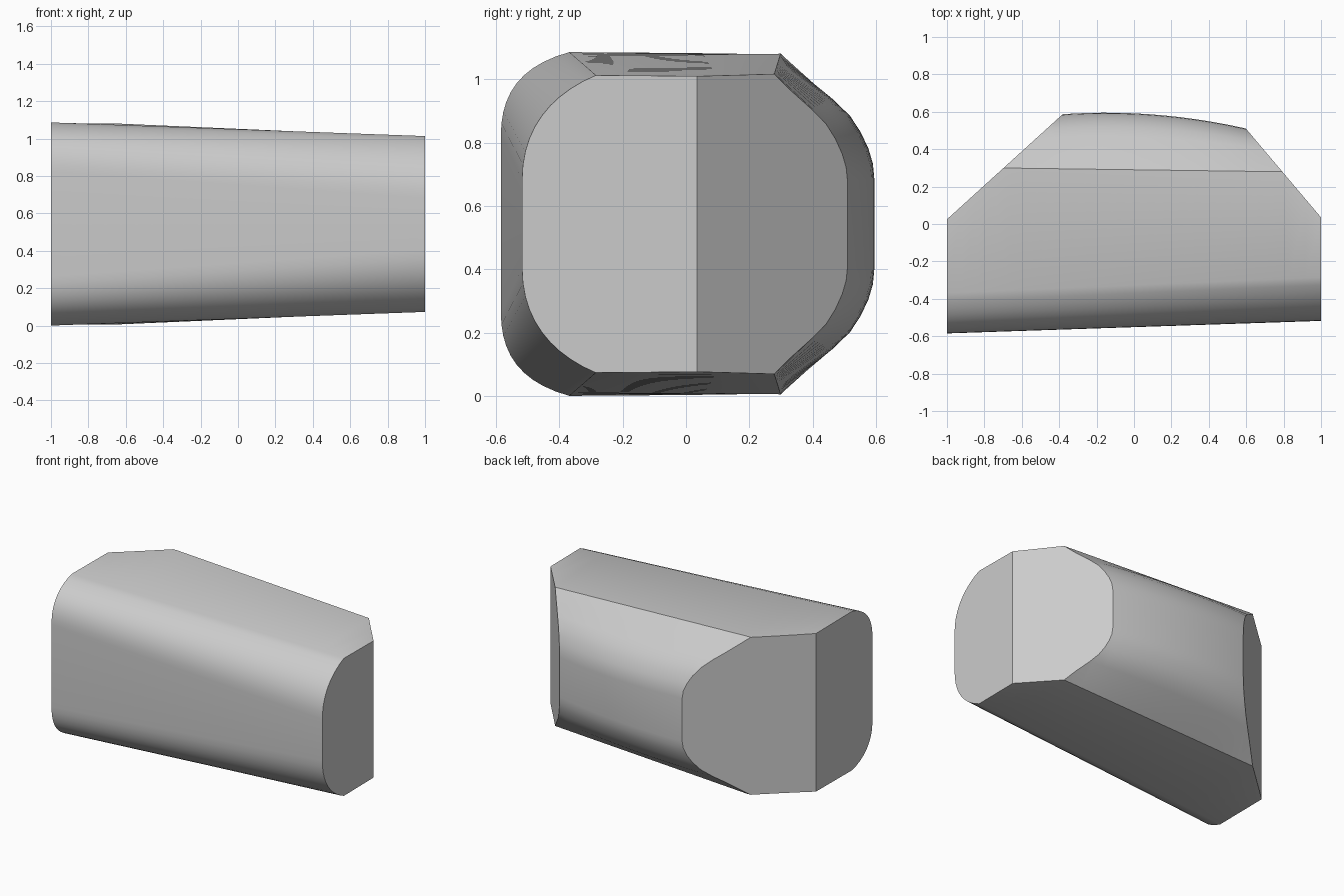
import bpy, bmesh, math
from mathutils import Vector

cube = bpy.data.objects.get("Cube")
if cube:
    bpy.data.objects.remove(cube, do_unlink=True)

MID_Z = 0.543          # height of the symmetry plane
STATIONS = 24
ARC_STEPS = 10


def lerp(a, b, t):
    return a + (b - a) * t


def bezier(p, t):
    s = 1 - t
    w = (s**3, 3 * s * s * t, 3 * s * t * t, t**3)
    return [sum(w[i] * p[i][k] for i in range(4)) for k in (0, 1)]


# Front corner curves: (depth behind the front, height above the middle)
LARGE = [(0, 0.28), (0, 0.41), (0.06, 0.5), (0.216, 0.543)]
SMALL = [(0, 0.14), (0, 0.3), (0.09, 0.41), (0.233, 0.47)]
# Back bulge: fractions of depth past the crease and of height
BACK = [(0, 1), (0.58, 0.75), (0.75, 0.657), (0.86, 0.56),
        (0.94, 0.46), (0.985, 0.37), (1, 0.28)]


def section(x):
    """Closed y, z outline across the body at x."""
    t = (x + 1) / 2
    half = min(0.543, 0.5138 - 0.0438 * x)
    front = lerp(-0.585, -0.518, t)
    crease = 0.29 - 0.0134 * x
    back = 0.595 - 0.151 * (x + 0.15)**2
    upper = []
    for i in range(ARC_STEPS + 1):
        a, b = bezier(LARGE, i / ARC_STEPS), bezier(SMALL, i / ARC_STEPS)
        upper.append((front + lerp(a[0], b[0], t),
                      min(half, lerp(a[1], b[1], t))))
    upper += [(lerp(crease, back, d), (half - 0.005) * h) for d, h in BACK]
    lower = [(y, -z) for y, z in reversed(upper)]
    return [(x, y, MID_Z + z) for y, z in upper + lower]


# Loft the sections into a closed body
bm = bmesh.new()
rings = [[bm.verts.new(p) for p in section(-1 + 2 * i / STATIONS)]
         for i in range(STATIONS + 1)]
n = len(rings[0])
for a, b in zip(rings, rings[1:]):
    for j in range(n):
        k = (j + 1) % n
        bm.faces.new((a[j], a[k], b[k], b[j]))
bm.faces.new(rings[0])
bm.faces.new(rings[-1])
bmesh.ops.recalc_face_normals(bm, faces=bm.faces)

# Slice off both back corners and cap the cuts
for p, q in (((-1, 0.025), (-0.38, 0.588)), ((1, 0.035), (0.6, 0.508))):
    side = 1 if p[0] > 0 else -1
    normal = Vector((abs(q[1] - p[1]) * side, abs(q[0] - p[0]), 0))
    cut = bmesh.ops.bisect_plane(
        bm, geom=bm.verts[:] + bm.edges[:] + bm.faces[:], dist=1e-5,
        plane_co=(p[0], p[1], 0), plane_no=normal, clear_outer=True)
    edges = [e for e in cut["geom_cut"] if isinstance(e, bmesh.types.BMEdge)]
    bmesh.ops.holes_fill(bm, edges=edges, sides=0)
bmesh.ops.recalc_face_normals(bm, faces=bm.faces)

mesh = bpy.data.meshes.new("tapered_body")
bm.to_mesh(mesh)
bm.free()
body = bpy.data.objects.new("tapered_body", mesh)
bpy.context.collection.objects.link(body)

# Plain grey finish
grey = bpy.data.materials.new("light_grey")
grey.use_nodes = True
colour = (0.6, 0.6, 0.6, 1)
grey.diffuse_color = colour
grey.node_tree.nodes["Principled BSDF"].inputs["Base Color"].default_value = colour
mesh.materials.append(grey)

# Smooth curves, sharp creases
bpy.ops.object.select_all(action='DESELECT')
body.select_set(True)
bpy.context.view_layer.objects.active = body
bpy.ops.object.shade_smooth_by_angle(angle=math.radians(30))
